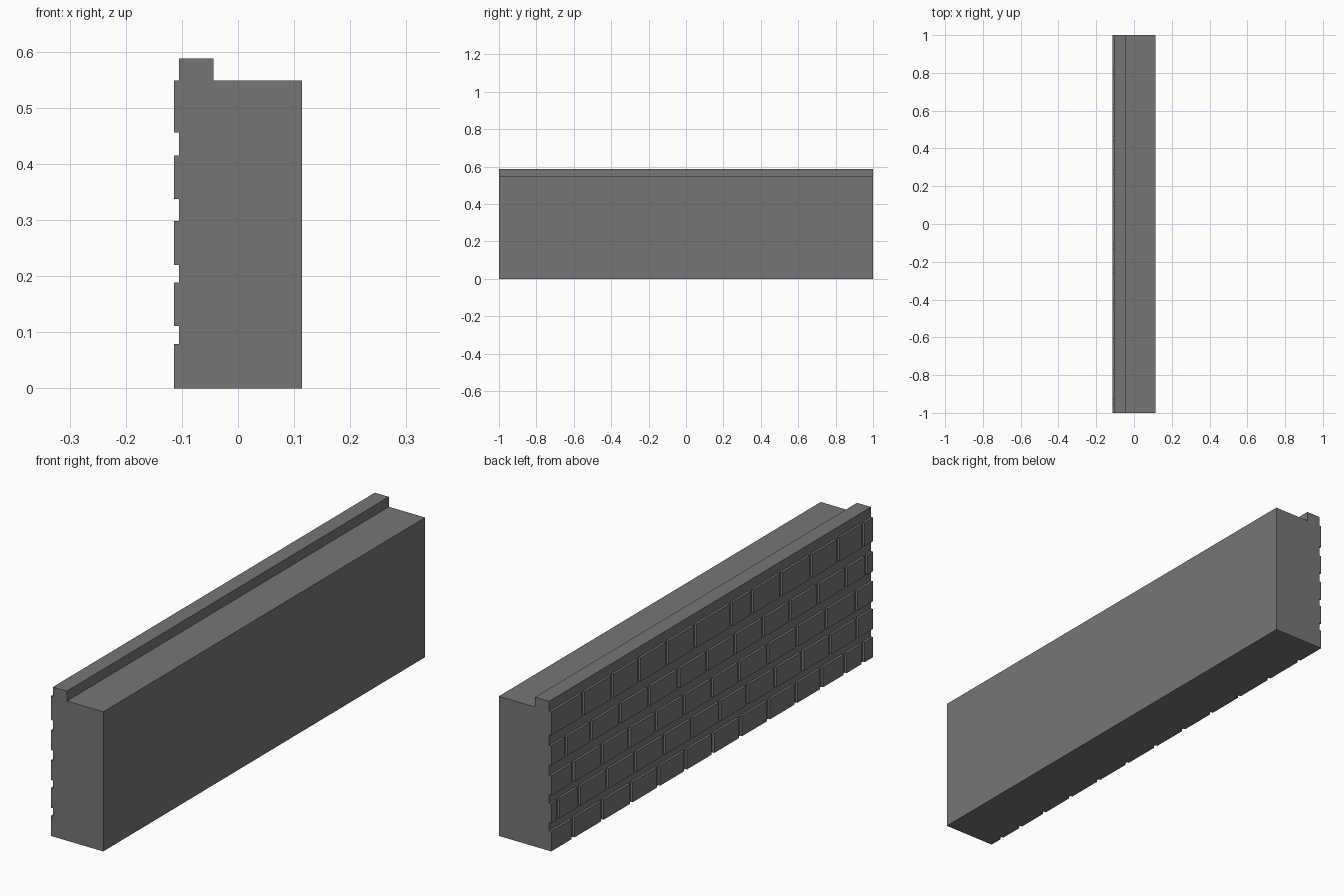
import bpy
import bmesh

cube = bpy.data.objects.get("Cube")
if cube:
    bpy.data.objects.remove(cube, do_unlink=True)

# Single flat grey for the whole wall
grey = bpy.data.materials.new("stone grey")
grey.use_nodes = True
colour = (0.18, 0.18, 0.18, 1.0)
grey.diffuse_color = colour
grey.node_tree.nodes["Principled BSDF"].inputs["Base Color"].default_value = colour

X_OUT, X_CORE, X_LIP, X_BACK = -0.114, -0.105, -0.044, 0.114
Z_TOP, Z_LIP = 0.549, 0.588
JOINT = 0.018  # width of the upright mortar joints


def make_object(name, bm):
    bmesh.ops.recalc_face_normals(bm, faces=bm.faces)
    mesh = bpy.data.meshes.new(name)
    bm.to_mesh(mesh)
    bm.free()
    mesh.materials.append(grey)
    obj = bpy.data.objects.new(name, mesh)
    bpy.context.collection.objects.link(obj)
    return obj


# Wall core: stepped profile with a raised lip, extruded along y
profile = [(X_CORE, 0), (X_BACK, 0), (X_BACK, Z_TOP), (X_LIP, Z_TOP),
           (X_LIP, Z_LIP), (X_CORE, Z_LIP)]
bm = bmesh.new()
face = bm.faces.new([bm.verts.new((x, -1, z)) for x, z in profile])
ext = bmesh.ops.extrude_face_region(bm, geom=[face])
bmesh.ops.translate(bm, vec=(0, 2, 0),
                    verts=[v for v in ext["geom"] if isinstance(v, bmesh.types.BMVert)])
make_object("wall_core", bm)

# Brick courses: (bottom, top, joint distances measured from the +y end)
courses = [
    (0.0, 0.079, [.135, .317, .497, .667, .835, 1.004, 1.177, 1.35, 1.52, 1.68, 1.825, 1.938]),
    (0.111, 0.189, [.043, .174, .348, .522, .70, .873, 1.047, 1.22, 1.39, 1.56, 1.733, 1.90]),
    (0.220, 0.298, [.137, .317, .485, .652, .825, 1.0, 1.168, 1.345, 1.528, 1.708, 1.895]),
    (0.338, 0.415, [.093, .248, .428, .609, .79, .969, 1.143, 1.317, 1.485, 1.658, 1.832, 1.957]),
    (0.456, Z_TOP, [.199, .379, .547, .72, .894, 1.118, 1.248, 1.429, 1.615, 1.783, 1.938]),
]


def add_brick(bm, y0, y1, z0, z1):
    """Raised brick, open where it meets the core."""
    outer = [(y0, z0), (y1, z0), (y1, z1), (y0, z1)]
    front = [bm.verts.new((X_OUT, y, z)) for y, z in outer]
    back = [bm.verts.new((X_CORE, y, z)) for y, z in outer]
    bm.faces.new(front[::-1])
    for i in range(4):
        j = (i + 1) % 4
        bm.faces.new((front[i], front[j], back[j], back[i]))


for n, (z0, z1, joints) in enumerate(courses, 1):
    bm = bmesh.new()
    starts = [0.0] + [j + JOINT / 2 for j in joints]
    ends = [j - JOINT / 2 for j in joints] + [2.0]
    for a, b in zip(starts, ends):
        add_brick(bm, 1 - b, 1 - a, z0, z1)
    make_object(f"brick_course_{n}", bm)
